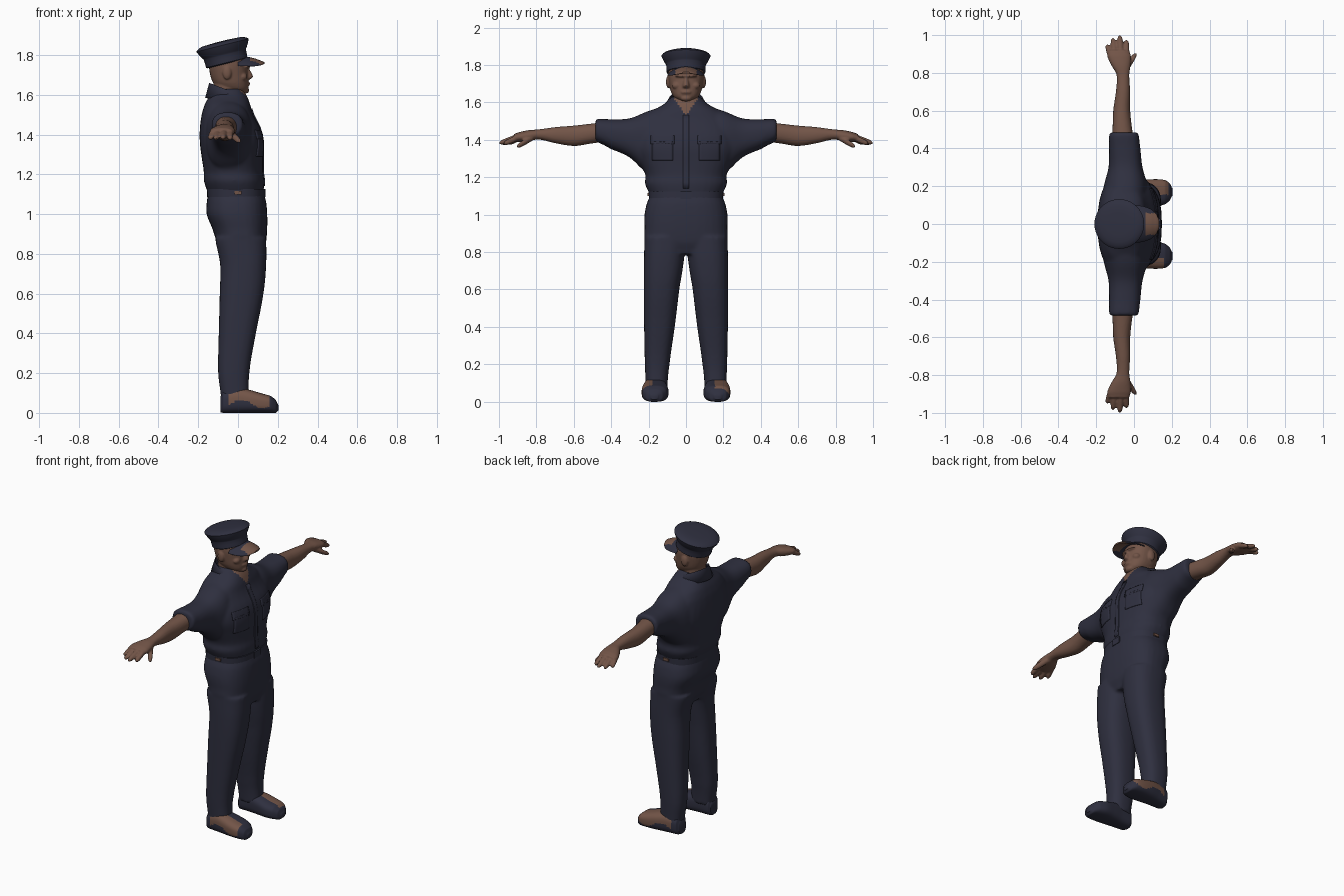
import bpy, bmesh, math
from mathutils import Matrix, Vector

cube = bpy.data.objects.get("Cube")
if cube:
    bpy.data.objects.remove(cube, do_unlink=True)


def material(name, rgb):
    mat = bpy.data.materials.new(name)
    mat.use_nodes = True
    colour = (*rgb, 1)
    mat.diffuse_color = colour
    bsdf = mat.node_tree.nodes["Principled BSDF"]
    bsdf.inputs["Base Color"].default_value = colour
    bsdf.inputs["Roughness"].default_value = 0.9
    return mat


NAVY = material("navy cloth", (0.028, 0.029, 0.05))
SKIN = material("brown skin", (0.17, 0.09, 0.064))

# Order in which (along, first, second) becomes (x, y, z)
AXES = {
    "x": lambda t, a, b: (t, a, b),
    "y": lambda t, a, b: (a, t, b),
    "z": lambda t, a, b: (a, b, t),
}


def smooth_rows(rows, steps):
    """Catmull-Rom interpolation between cross-section rows."""
    out = []
    for i in range(len(rows) - 1):
        r0, r1, r2 = rows[max(i - 1, 0)], rows[i], rows[i + 1]
        r3 = rows[min(i + 2, len(rows) - 1)]
        for s in range(steps):
            u = s / steps
            out.append([b + u * ((c - a) + u * ((2 * a - 5 * b + 4 * c - d) + u * (3 * (b - c) + d - a))) / 2
                        if k else b + u * (c - b)
                        for k, (a, b, c, d) in enumerate(zip(r0, r1, r2, r3))])
    return out + [list(rows[-1])]


def loft(bm, axis, rows, power=2.3, segs=32, steps=4, sides=(1,)):
    """Skin rows of (along, min, max, min, max) with rounded sections."""
    place = AXES[axis]
    for side in sides:
        rings = []
        for t, a0, a1, b0, b1 in smooth_rows(rows, steps):
            ring = []
            for k in range(segs):
                c, s = math.cos(math.tau * k / segs), math.sin(math.tau * k / segs)
                c = math.copysign(abs(c) ** (2 / power), c)
                s = math.copysign(abs(s) ** (2 / power), s)
                x, y, z = place(t, (a0 + a1 + c * (a1 - a0)) / 2, (b0 + b1 + s * (b1 - b0)) / 2)
                ring.append(bm.verts.new((x, y * side, z)))
            rings.append(ring)
        for low, high in zip(rings, rings[1:]):
            for k in range(segs):
                n = (k + 1) % segs
                bm.faces.new((low[k], low[n], high[n], high[k]))
        bm.faces.new(rings[0])
        bm.faces.new(rings[-1])


def upright(rows):
    """Rows of (z, back, front, half width), symmetric across y."""
    return [(z, back, front, -half, half) for z, back, front, half in rows]


def ball(bm, centre, radii):
    turn = Matrix.Translation(centre) @ Matrix.Diagonal((*radii, 1))
    bmesh.ops.create_uvsphere(bm, u_segments=20, v_segments=12, radius=1, matrix=turn)


def bake(ob):
    graph = bpy.context.evaluated_depsgraph_get()
    mesh = bpy.data.meshes.new_from_object(ob.evaluated_get(graph))
    ob.modifiers.clear()
    ob.data = mesh


def finish(name, bm, mat, voxel=0, relax=4, rule=None):
    """Make the object; optionally fuse its pieces and colour faces by a rule."""
    bmesh.ops.recalc_face_normals(bm, faces=bm.faces)
    mesh = bpy.data.meshes.new(name)
    bm.to_mesh(mesh)
    bm.free()
    ob = bpy.data.objects.new(name, mesh)
    bpy.context.collection.objects.link(ob)
    if voxel:
        mod = ob.modifiers.new("fuse", "REMESH")
        mod.mode, mod.voxel_size = "VOXEL", voxel
        mod = ob.modifiers.new("relax", "SMOOTH")
        mod.factor, mod.iterations = 0.5, relax
        bake(ob)
    ob.data.materials.clear()
    ob.data.materials.append(mat)
    if rule:
        ob.data.materials.append(SKIN if mat is NAVY else NAVY)
        for face in ob.data.polygons:
            face.material_index = int(rule(face.center, face.normal))
    bpy.ops.object.select_all(action="DESELECT")
    ob.select_set(True)
    bpy.context.view_layer.objects.active = ob
    bpy.ops.object.shade_smooth_by_angle(angle=math.radians(50))
    return ob


BOTH = (1, -1)

# Trousers: hips fused with two legs
bm = bmesh.new()
loft(bm, "z", upright([(.79, -.08, .12, .13), (.85, -.105, .14, .215), (.93, -.13, .147, .222),
                       (1, -.158, .147, .222), (1.06, -.157, .142, .21), (1.11, -.15, .13, .19)]), 2.6)
loft(bm, "z", [(.07, -.085, .055, .1, .215), (.2, -.1, .057, .088, .22), (.4, -.097, .09, .06, .224),
               (.6, -.092, .128, .036, .226), (.75, -.09, .142, .012, .225), (.88, -.115, .142, 0, .222)],
     2.5, sides=BOTH)
finish("trousers", bm, NAVY, .01)

# Shirt: chest fused with short sleeves, open at the throat
bm = bmesh.new()
loft(bm, "z", upright([(1.09, -.145, .125, .185), (1.13, -.16, .13, .205), (1.17, -.172, .132, .22),
                       (1.21, -.172, .126, .217), (1.28, -.182, .126, .245), (1.36, -.192, .127, .275),
                       (1.43, -.192, .112, .27), (1.5, -.183, .077, .24), (1.55, -.168, .062, .19),
                       (1.59, -.147, .047, .12), (1.63, -.13, .025, .08)]), 2.4)
loft(bm, "y", [(.1, -.17, .06, 1.25, 1.58), (.2, -.16, .07, 1.22, 1.555), (.3, -.135, .045, 1.305, 1.515),
               (.4, -.132, .034, 1.35, 1.51), (.47, -.132, .026, 1.385, 1.512),
               (.485, -.128, .02, 1.392, 1.508)], 2.4, sides=BOTH)
shirt = finish("shirt", bm, NAVY, .01, 5,
               lambda p, n: p.x > 0 and p.z > 1.535 and abs(p.y) < (p.z - 1.53) * .7)

# Belt with side clips
bm = bmesh.new()
loft(bm, "z", upright([(1.085, -.155, .134, .198), (1.125, -.157, .134, .2)]), 2.6, steps=1)
finish("belt", bm, NAVY)
for side, label in zip(BOTH, ("far", "near")):
    bm = bmesh.new()
    size = Matrix.Diagonal((.035, .012, .016, 1))
    bmesh.ops.create_cube(bm, size=1, matrix=Matrix.Translation((0, side * .2, 1.107)) @ size)
    finish(label + "_belt_clip", bm, SKIN)
bm = bmesh.new()
bmesh.ops.create_cube(bm, size=1, matrix=Matrix.Translation((.134, 0, 1.105)) @ Matrix.Diagonal((.01, .06, .04, 1)))
finish("belt_buckle", bm, NAVY)


# Shirt plates that hug the chest
def chest_plate(name, y, z, width, height):
    bm = bmesh.new()
    lie = Matrix.Translation((.3, y, z)) @ Matrix.Rotation(math.pi / 2, 4, "Y")
    bmesh.ops.create_grid(bm, x_segments=12, y_segments=8, size=.5,
                          matrix=lie @ Matrix.Diagonal((height, width, 1, 1)))
    ob = finish(name, bm, NAVY)
    wrap = ob.modifiers.new("wrap", "SHRINKWRAP")
    wrap.target, wrap.wrap_method = shirt, "PROJECT"
    wrap.use_project_x, wrap.use_project_y, wrap.use_project_z = True, False, False
    wrap.use_negative_direction, wrap.use_positive_direction = True, False
    thick = ob.modifiers.new("thickness", "SOLIDIFY")
    thick.thickness, thick.offset = .009, 0


for side, label in zip(BOTH, ("far", "near")):
    chest_plate(label + "_pocket", side * .125, 1.34, .11, .1)
    chest_plate(label + "_pocket_flap", side * .125, 1.4, .125, .045)
chest_plate("button_placket", 0, 1.335, .03, .39)

# Collar: folded strip, high at the nape with two points in front
bm = bmesh.new()
strip = []
for k in range(41):
    a = math.radians(16 + 328 * k / 40)
    c, s = math.cos(a), math.sin(a)
    tip = max(c, 0) ** 3
    strip.append([bm.verts.new(p) for p in (
        (-.06 + .08 * c, .08 * s, 1.62 - .035 * c),
        (-.055 + .09 * c, .088 * s, 1.625 - .035 * c),
        (-.05 + .115 * c, .115 * s + math.copysign(.03 * tip, s), 1.585 - .05 * tip))])
for one, two in zip(strip, strip[1:]):
    for j in range(2):
        bm.faces.new((one[j], one[j + 1], two[j + 1], two[j]))
collar = finish("collar", bm, NAVY)
collar.modifiers.new("thickness", "SOLIDIFY").thickness = .01

# Head with neck, brow, nose, lips, chin and ears
bm = bmesh.new()
loft(bm, "z", upright([(1.53, -.12, .02, .07), (1.6, -.12, .005, .07), (1.68, -.125, 0, .07)]))
loft(bm, "z", upright([(1.605, -.03, .035, .035), (1.63, -.09, .05, .066), (1.66, -.125, .052, .082),
                       (1.7, -.14, .05, .09), (1.75, -.146, .045, .096), (1.82, -.14, .035, .09)]))
loft(bm, "z", upright([(1.678, .03, .062, .02), (1.69, .03, .076, .018), (1.735, .03, .056, .01)]), 2)
for centre, radii in (((.04, 0, 1.742), (.022, .06, .01)), ((.047, 0, 1.655), (.014, .03, .012)),
                      ((.037, 0, 1.622), (.02, .03, .016))):
    ball(bm, centre, radii)
for side in BOTH:
    ball(bm, (-.055, side * .095, 1.71), (.022, .012, .034))
    ball(bm, (.025, side * .05, 1.69), (.022, .025, .02))
finish("head", bm, SKIN, .005, 3)

# Cap: tilted band and flared crown
bm = bmesh.new()
round_rows = [(0, .1), (.005, .107), (.045, .109), (.055, .115), (.09, .134), (.1, .131), (.113, .1), (.116, .03)]
loft(bm, "z", [(z, -r, r, -r * .97, r * .97) for z, r in round_rows], 2, 40, 2)
bm.transform(Matrix.Translation((-.055, 0, 1.757)) @ Matrix.Rotation(math.radians(-14), 4, "Y"))
finish("cap", bm, NAVY)

# Cap visor: drooping half oval with a brown centre
bm = bmesh.new()
loft(bm, "x", [(0, -.1, .1, 1.785, 1.797), (.05, -.094, .094, 1.777, 1.791), (.09, -.079, .079, 1.765, 1.781),
               (.12, -.052, .052, 1.756, 1.77), (.133, -.022, .022, 1.754, 1.764)], 2.5, 48)
for v in bm.verts:
    v.co.z -= 4.5 * v.co.y ** 2
finish("cap_visor", bm, NAVY, rule=lambda p, n: p.x > .055 and abs(p.y) < .058)

# Arms with hands: palm, four fingers and thumb
bm = bmesh.new()
loft(bm, "y", [(.43, -.115, 0, 1.39, 1.495), (.52, -.113, -.012, 1.378, 1.485), (.6, -.11, -.02, 1.367, 1.476),
               (.7, -.096, -.02, 1.382, 1.468), (.79, -.092, -.025, 1.402, 1.456),
               (.84, -.12, -.018, 1.392, 1.452), (.89, -.142, -.016, 1.388, 1.442),
               (.92, -.138, -.025, 1.39, 1.432)], 2.2, 24, sides=BOTH)
fingers = [((-.125, .89, 1.41), (-.14, .95, 1.382)), ((-.1, .89, 1.414), (-.112, .985, 1.38)),
           ((-.07, .89, 1.416), (-.075, 1, 1.383)), ((-.042, .89, 1.414), (-.04, .975, 1.38)),
           ((-.04, .82, 1.41), (.008, .905, 1.364))]
for root, tip in fingers:
    root, tip = Vector(root), Vector(tip)
    rows = []
    for u, r in ((0, .016), (.5, .0165), (.88, .013), (1, .005)):
        p = root.lerp(tip, u)
        rows.append((p.y, p.x - r, p.x + r, p.z - r, p.z + r))
    loft(bm, "y", rows, 2, 16, 3, BOTH)
finish("arms", bm, SKIN, .006, 2)


# Shoes: brown uppers on the outer side, navy sole, heel and toe
def shoe_brown(p, n):
    outer = abs(p.y) - .165
    reach = .185 if p.y > 0 else .16
    sole = .045 + .022 * math.sin(30 * p.x + 1)
    return -.05 < p.x < reach and p.z > sole and outer > (-.01 if p.y > 0 else .012)


bm = bmesh.new()
loft(bm, "x", [(-.087, .125, .195, .003, .085), (-.075, .112, .212, 0, .11), (0, .105, .225, 0, .125),
               (.06, .098, .234, 0, .115), (.12, .094, .237, 0, .098), (.165, .105, .232, 0, .085),
               (.19, .125, .215, 0, .065), (.203, .15, .19, .012, .04)], 2.8, 64, 8, BOTH)
finish("shoes", bm, NAVY, rule=shoe_brown)
